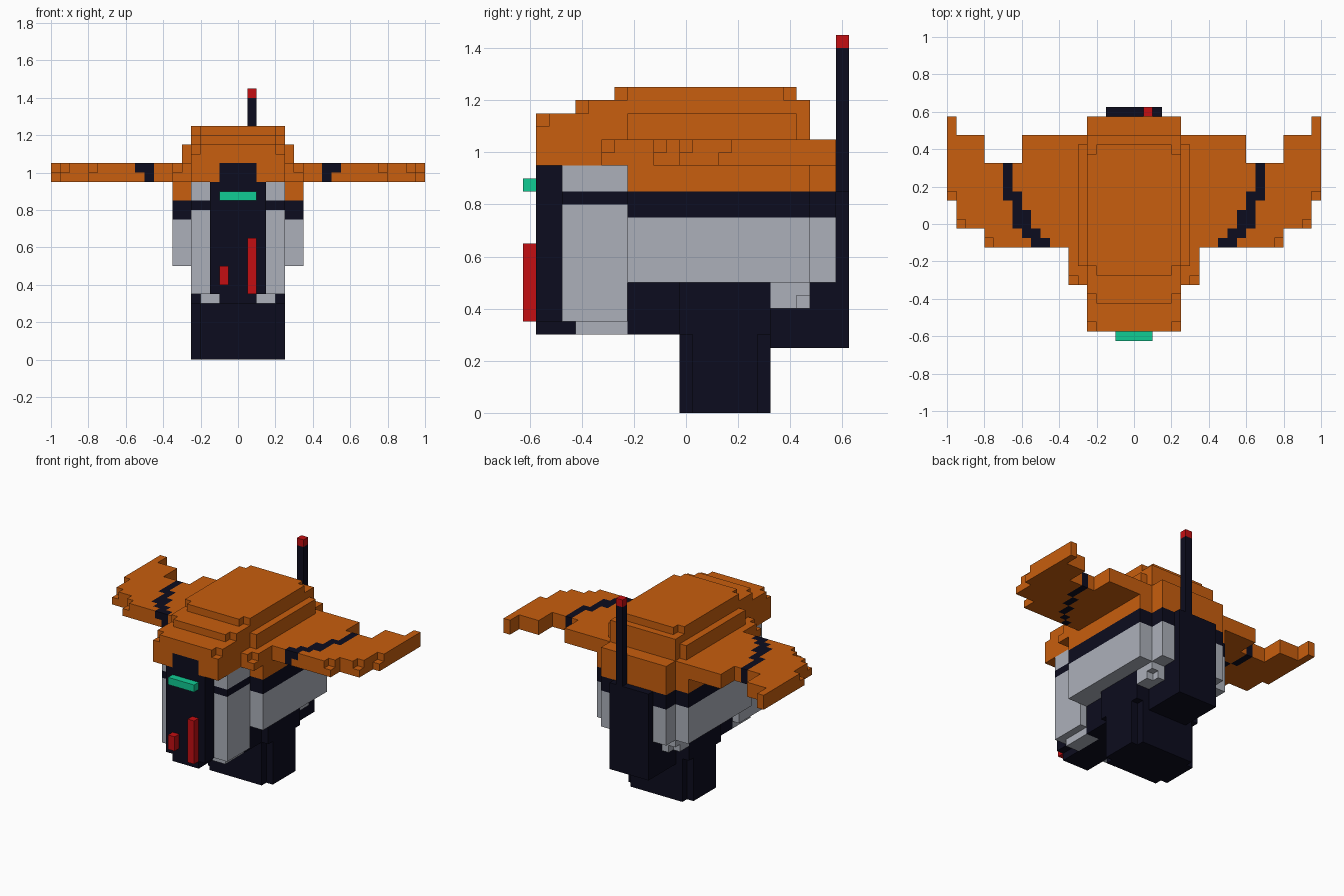
import bpy, bmesh
from mathutils import Vector

if "Cube" in bpy.data.objects:
    bpy.data.objects.remove(bpy.data.objects["Cube"])

S = 0.05          # block size
Y0 = -0.625       # front edge of the block grid
cells = {}        # (i, j, k) -> part name
part_colour = {}


def material(name, rgb):
    m = bpy.data.materials.new(name)
    m.diffuse_color = (*rgb, 1)
    m.use_nodes = True
    m.node_tree.nodes["Principled BSDF"].inputs["Base Color"].default_value = m.diffuse_color
    return m


ORANGE = material("orange", (0.578, 0.112, 0.0044))
DARK = material("dark navy", (0.0037, 0.0037, 0.013))
GREY = material("light grey", (0.413, 0.434, 0.491))
RED = material("red", (0.552, 0.0044, 0.006))
GREEN = material("green", (0.0052, 0.604, 0.296))


def box(part, colour, x, y, z, mirror=False):
    """Fill a block range; part None carves it away."""
    part_colour[part] = colour
    xs = range(round(x[0] / S), round(x[1] / S))
    for j in range(round((y[0] - Y0) / S), round((y[1] - Y0) / S)):
        for k in range(round(z[0] / S), round(z[1] / S)):
            for i in xs:
                for ii in ((i, -1 - i) if mirror else (i,)):
                    if part is None:
                        cells.pop((ii, j, k), None)
                    else:
                        cells[ii, j, k] = part


def mid(part, colour, w, y, z):
    box(part, colour, (-w, w), y, z)


def cut(x, y, z):
    """Carve one mirrored corner block (lower corner given)."""
    box(None, None, (x, x + S), (y, y + S), (z, z + S), True)


# Base with clipped corners, and the core above it
mid("base", DARK, 0.25, (-0.025, 0.325), (0, 0.5))
for y in (-0.025, 0.275):
    box(None, None, (0.2, 0.25), (y, y + S), (0, 0.3), True)
mid("core", DARK, 0.2, (-0.225, -0.025), (0.3, 0.5))
mid("core", DARK, 0.15, (0.325, 0.575), (0.25, 0.5))

# Rear brackets
box("rear_bracket", GREY, (0.15, 0.25), (0.325, 0.475), (0.4, 0.5), True)
cut(0.2, 0.425, 0.4)

# Main body in three colour layers, narrower at the back
for part, colour, z in (("body", GREY, (0.5, 0.75)), ("body_band", DARK, (0.75, 0.85)),
                        ("upper_body", ORANGE, (0.85, 0.95))):
    mid(part, colour, 0.35, (-0.225, 0.475), z)
    mid(part, colour, 0.25, (0.475, 0.575), z)

# Front cheeks with their band and feet
mid("cheek", GREY, 0.25, (-0.475, -0.225), (0.35, 0.95))
mid("cheek_band", DARK, 0.25, (-0.475, -0.225), (0.8, 0.85))
box("cheek_foot", GREY, (0.1, 0.2), (-0.425, -0.225), (0.3, 0.35), True)

# Front column
mid("front_column", DARK, 0.15, (-0.575, -0.225), (0.35, 0.95))
mid("front_column", DARK, 0.1, (-0.575, -0.225), (0.3, 0.35))

# Wings, as rows of plan outline
WING = (0.95, 1.05)
for w, y in ((0.25, (-0.575, -0.325)), (0.35, (-0.325, -0.125)), (0.8, (-0.125, -0.025)),
             (0.95, (-0.025, 0.125)), (1.0, (0.125, 0.325)), (0.6, (0.325, 0.475)),
             (0.25, (0.475, 0.575))):
    mid("wings", ORANGE, w, y, WING)
box("wings", ORANGE, (0.8, 1.0), (0.325, 0.475), WING, True)
box("wings", ORANGE, (0.95, 1.0), (0.475, 0.575), WING, True)
for x, y in ((0.3, -0.325), (0.75, -0.125), (0.9, -0.025), (0.95, 0.125)):
    cut(x, y, 1.0)

# Dark curved stripe across each wing
for y, a, b in ((-0.125, 0.45, 0.55), (-0.075, 0.5, 0.6), (-0.025, 0.55, 0.65),
                (0.025, 0.55, 0.65), (0.075, 0.6, 0.65), (0.125, 0.6, 0.7),
                (0.175, 0.65, 0.7), (0.225, 0.65, 0.7), (0.275, 0.65, 0.7)):
    box("wing_stripe", DARK, (a, b), (y, y + S), (1.0, 1.05), True)
    box("wing_stripe", DARK, (a, a + S), (y, y + S), (0.95, 1.0), True)

# Stepped top shell
mid("shell", ORANGE, 0.25, (-0.575, 0.475), (1.05, 1.15))
mid("shell", ORANGE, 0.3, (-0.225, 0.425), (1.05, 1.15))
mid("shell", ORANGE, 0.25, (-0.425, 0.475), (1.15, 1.2))
mid("shell", ORANGE, 0.25, (-0.275, 0.425), (1.2, 1.25))
for y, z in ((-0.575, 1.1), (-0.425, 1.15), (-0.275, 1.2), (0.375, 1.2)):
    cut(0.2, y, z)

# Brow notch, eye and front bars
mid("brow", DARK, 0.1, (-0.575, -0.525), (0.95, 1.05))
mid("eye", GREEN, 0.1, (-0.625, -0.575), (0.85, 0.9))
box("long_bar", RED, (0.05, 0.1), (-0.625, -0.575), (0.35, 0.65))
box("short_bar", RED, (-0.1, -0.05), (-0.625, -0.575), (0.4, 0.5))

# Back panel and antenna
mid("back_panel", DARK, 0.15, (0.575, 0.625), (0.25, 0.85))
box("antenna", DARK, (0.05, 0.1), (0.575, 0.625), (0.85, 1.4))
box("antenna_tip", RED, (0.05, 0.1), (0.575, 0.625), (1.4, 1.45))

# Turn each part's exposed block sides into a mesh
for part in sorted(set(cells.values())):
    bm = bmesh.new()
    verts = {}
    for c in [c for c, p in cells.items() if p == part]:
        for axis in range(3):
            for side in (0, 1):
                n = list(c)
                n[axis] += 2 * side - 1
                if tuple(n) in cells:
                    continue
                u, v = (axis + 1) % 3, (axis + 2) % 3
                quad = []
                for du, dv in ((0, 0), (1, 0), (1, 1), (0, 1)):
                    p = list(c)
                    p[axis] += side
                    p[u] += du
                    p[v] += dv
                    p = tuple(p)
                    if p not in verts:
                        verts[p] = bm.verts.new(Vector(p) * S + Vector((0, Y0, 0)))
                    quad.append(verts[p])
                bm.faces.new(quad if side else quad[::-1])
    bmesh.ops.dissolve_limit(bm, angle_limit=0.01, verts=bm.verts[:], edges=bm.edges[:])
    me = bpy.data.meshes.new(part)
    bm.to_mesh(me)
    bm.free()
    me.materials.append(part_colour[part])
    bpy.context.collection.objects.link(bpy.data.objects.new(part, me))
